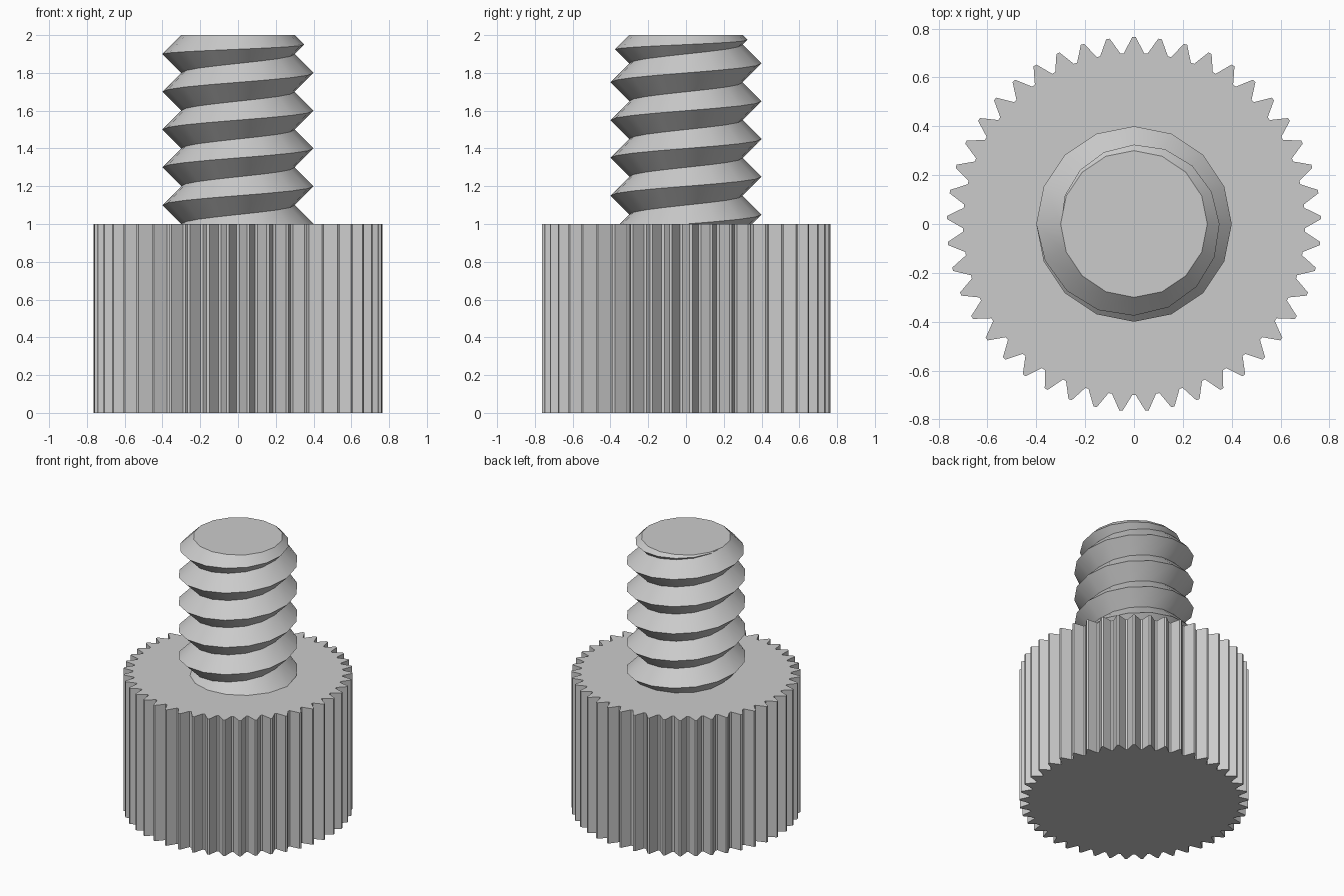
import bpy
import bmesh
from math import cos, sin, pi, radians

TEETH, TOOTH_TIP, TOOTH_ROOT = 45, 0.765, 0.70
HEAD_TOP, TOP = 1.0, 2.0
SIDES, PITCH, CREST, ROOT = 16, 0.2, 0.4, 0.3
DEPTH = CREST - ROOT

cube = bpy.data.objects.get("Cube")
if cube:
    bpy.data.objects.remove(cube, do_unlink=True)

grey = bpy.data.materials.new("plain grey")
grey.use_nodes = True
grey.diffuse_color = (0.6, 0.6, 0.6, 1)
grey.node_tree.nodes["Principled BSDF"].inputs["Base Color"].default_value = grey.diffuse_color


def finish(bm, name):
    bmesh.ops.recalc_face_normals(bm, faces=bm.faces)
    mesh = bpy.data.meshes.new(name)
    bm.to_mesh(mesh)
    bm.free()
    mesh.materials.append(grey)
    obj = bpy.data.objects.new(name, mesh)
    bpy.context.collection.objects.link(obj)
    return obj


def polar(radius, angle, z):
    return (radius * cos(angle), radius * sin(angle), z)


# Knurled head: toothed outline with narrow flats on tips and roots
bm = bmesh.new()
outline = []
step = 2 * pi / TEETH
flat = 0.007
for t in range(TEETH):
    mid = pi / 2 + t * step
    for radius, centre in ((TOOTH_TIP, mid), (TOOTH_ROOT, mid + step / 2)):
        for side in (-1, 1):
            outline.append(bm.verts.new(polar(radius, centre + side * flat / radius, 0)))
base = bm.faces.new(outline)
raised = bmesh.ops.extrude_face_region(bm, geom=[base], use_keep_orig=True)["geom"]
bmesh.ops.translate(bm, vec=(0, 0, HEAD_TOP),
                    verts=[g for g in raised if isinstance(g, bmesh.types.BMVert)])
finish(bm, "knurled_head")


# Threaded shaft: crest and root helices, trimmed at the head and chamfered on top
def thread_point(i, j):
    angle = 2 * pi * i / SIDES
    z = HEAD_TOP - PITCH + j * PITCH / 2 + PITCH * i / SIDES
    is_crest = j % 2 == 0
    radius = CREST if is_crest else ROOT
    if z < HEAD_TOP:
        turn = (i / SIDES) % 1
        radius = CREST - PITCH * min(turn, 1 - turn)
        z = HEAD_TOP
    elif is_crest and z > TOP - DEPTH:
        z = min(TOP, (TOP + z - DEPTH) / 2)
        radius = ROOT + TOP - z
    elif z > TOP:
        z, radius = TOP, ROOT
    return polar(radius, angle, z)


bm = bmesh.new()
rows = 2 * round((TOP - HEAD_TOP) / PITCH) + 3
for i in range(SIDES):
    for j in range(rows):
        corners = ((i, j), (i + 1, j), (i + 1, j + 1), (i, j + 1))
        bm.faces.new([bm.verts.new(thread_point(*c)) for c in corners])
bmesh.ops.remove_doubles(bm, verts=bm.verts, dist=0.0005)
bmesh.ops.dissolve_degenerate(bm, edges=bm.edges, dist=0.0005)

# Sink the foot of the shaft into the head and close both ends
foot = [e for e in bm.edges if e.is_boundary
        and all(v.co.z < HEAD_TOP + 0.001 for v in e.verts)]
sunk = bmesh.ops.extrude_edge_only(bm, edges=foot)["geom"]
bmesh.ops.translate(bm, vec=(0, 0, -0.05),
                    verts=[g for g in sunk if isinstance(g, bmesh.types.BMVert)])
bmesh.ops.holes_fill(bm, edges=[e for e in bm.edges if e.is_boundary], sides=0)
shaft = finish(bm, "threaded_shaft")

bpy.ops.object.select_all(action="DESELECT")
shaft.select_set(True)
bpy.context.view_layer.objects.active = shaft
bpy.ops.object.shade_smooth_by_angle(angle=radians(30))
